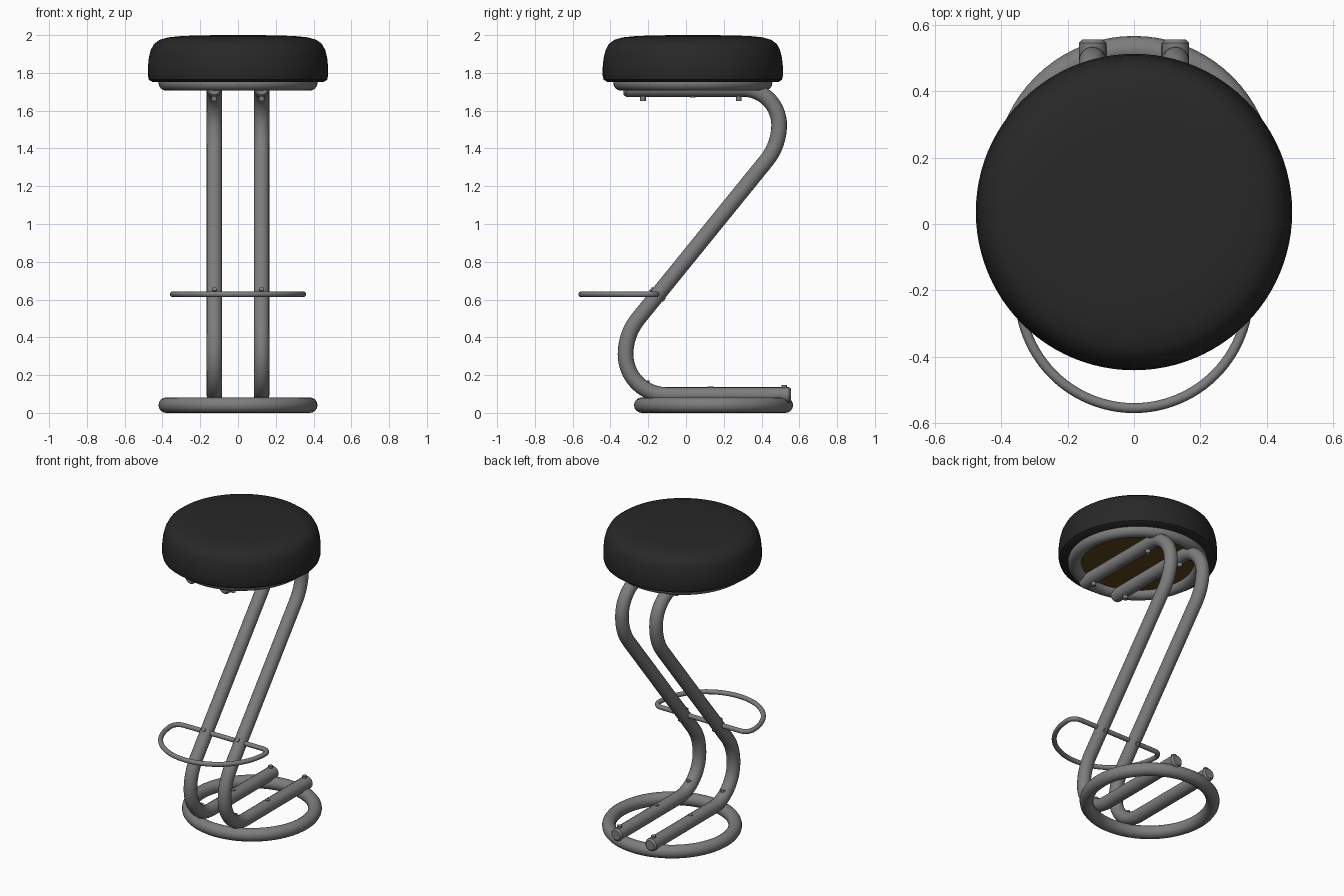
import bpy, bmesh, math
from mathutils import Vector

if "Cube" in bpy.data.objects:
    bpy.data.objects.remove(bpy.data.objects["Cube"])


def material(name, rgb):
    m = bpy.data.materials.new(name)
    m.diffuse_color = (*rgb, 1)
    m.use_nodes = True
    m.node_tree.nodes["Principled BSDF"].inputs["Base Color"].default_value = m.diffuse_color
    return m


STEEL = material("grey_steel", (0.205, 0.205, 0.205))
BLACK = material("black_leather", (0.021, 0.021, 0.021))
WOOD = material("brown_board", (0.11, 0.06, 0.015))


def smooth(ob):
    bpy.ops.object.select_all(action='DESELECT')
    ob.select_set(True)
    bpy.context.view_layer.objects.active = ob
    bpy.ops.object.shade_smooth_by_angle(angle=math.radians(40))


def tube(name, pts, r, cyclic=False, taper=None):
    cu = bpy.data.curves.new(name, 'CURVE')
    cu.dimensions = '3D'
    cu.bevel_depth = r
    cu.bevel_resolution = 6
    cu.use_fill_caps = True
    sp = cu.splines.new('POLY')
    sp.points.add(len(pts) - 1)
    for i, (p, c) in enumerate(zip(sp.points, pts)):
        p.co = (*c, 1)
        p.radius = taper[i] if taper else 1
    sp.use_cyclic_u = cyclic
    ob = bpy.data.objects.new(name, cu)
    bpy.context.collection.objects.link(ob)
    cu.materials.append(STEEL)
    bpy.ops.object.select_all(action='DESELECT')
    ob.select_set(True)
    bpy.context.view_layer.objects.active = ob
    bpy.ops.object.convert(target='MESH')
    smooth(bpy.context.object)


def bolt(name, a, b, r=0.015):
    a, b = Vector(a), Vector(b)
    d = b - a
    bpy.ops.mesh.primitive_cylinder_add(vertices=16, radius=r, depth=d.length, location=(a + b) / 2,
                                        rotation=d.to_track_quat('Z', 'Y').to_euler())
    ob = bpy.context.object
    ob.name = name
    ob.data.materials.append(STEEL)
    smooth(ob)


def arc(cx, cy, r, a0, a1, n):
    return [(cx + r * math.cos(math.radians(a0 + (a1 - a0) * i / n)),
             cy + r * math.sin(math.radians(a0 + (a1 - a0) * i / n))) for i in range(n + 1)]


def lathe(name, profile, y, mat, n=96):
    bm = bmesh.new()
    vs = [bm.verts.new((r, 0, z)) for r, z in profile]
    es = [bm.edges.new(p) for p in zip(vs, vs[1:])]
    bmesh.ops.spin(bm, geom=vs + es, axis=(0, 0, 1), cent=(0, 0, 0), steps=n, angle=2 * math.pi)
    bmesh.ops.remove_doubles(bm, verts=bm.verts, dist=1e-5)
    bmesh.ops.recalc_face_normals(bm, faces=bm.faces)
    me = bpy.data.meshes.new(name)
    bm.to_mesh(me)
    bm.free()
    me.materials.append(mat)
    ob = bpy.data.objects.new(name, me)
    bpy.context.collection.objects.link(ob)
    ob.location.y = y
    smooth(ob)


# padded seat and board beneath it
SY = 0.036
lathe("seat_cushion", [(0, 2), (.2, 1.999), (.30, 1.995), (.37, 1.988), (.415, 1.975), (.445, 1.953),
                       (.462, 1.92), (.472, 1.88), (.477, 1.83), (.477, 1.785), (.472, 1.764),
                       (.455, 1.753), (0, 1.753)], SY, BLACK)
lathe("seat_board", [(0, 1.755), (.375, 1.755), (.375, 1.746), (0, 1.746)], SY, WOOD)

# seat ring and base ring
for nm, y, z in (("seat_ring", SY, 1.747), ("base_ring", 0.146, 0.041)):
    tube(nm, [(x, yy, z) for x, yy in arc(0, y, 0.38, 0, 360, 72)[:-1]], 0.041, True)

# z-shaped legs: bar, bend easing into the diagonal, bend, bar
R1, R2, RB = 0.19, 0.215, 0.30
c1, c2 = (0.303, 1.715 - R1), (-0.105, 0.095 + R2)
b1, b2 = (c1[0] + R1 - RB, c1[1]), (c2[0] - R2 + RB, c2[1])
dy, dz = b1[0] - b2[0], b1[1] - b2[1]
lean = math.degrees(math.atan2(dy, dz) + math.asin(2 * RB / math.hypot(dy, dz)))
path = [(-0.33, 1.715), (-0.318, 1.715)]
path += arc(*c1, R1, 90, 0, 16) + arc(*b1, RB, 0, -lean, 10)[1:]
path += arc(*b2, RB, 180 - lean, 180, 10) + arc(*c2, R2, 180, 270, 16)[1:]
path += [(0.545, 0.095), (0.557, 0.095)]
taper = [0.75] + [1] * (len(path) - 2) + [0.75]
ca, sa = math.cos(math.radians(lean)), math.sin(math.radians(lean))
for side, x in (("left", -0.125), ("right", 0.125)):
    tube(side + "_leg", [(x, y, z) for y, z in path], 0.0415, taper=taper)
    # bolts through the bars and the footrest
    for i, (y, z) in enumerate(((-0.228, 1.652), (0.036, 1.671), (0.28, 1.652))):
        bolt(f"{side}_seat_bolt_{i}", (x, y, 1.72), (x, y, z))
    for i, (y, z) in enumerate(((-0.208, 0.172), (0.13, 0.139), (0.52, 0.147))):
        bolt(f"{side}_base_bolt_{i}", (x, y, 0.06), (x, y, z))
    f = .047
    bolt(side + "_footrest_bolt", (x, -.15 - f * ca, .627 + f * sa), (x, -.15 + f * ca, .627 - f * sa), 0.013)

# d-shaped footrest
foot = arc(0, -0.21, 0.345, 180, 360, 48) + arc(0.29, -0.21, 0.055, 0, 90, 8)[1:] + arc(-0.29, -0.21, 0.055, 90, 180, 8)[:-1]
tube("footrest", [(x, y, 0.628) for x, y in foot], 0.015, True)
